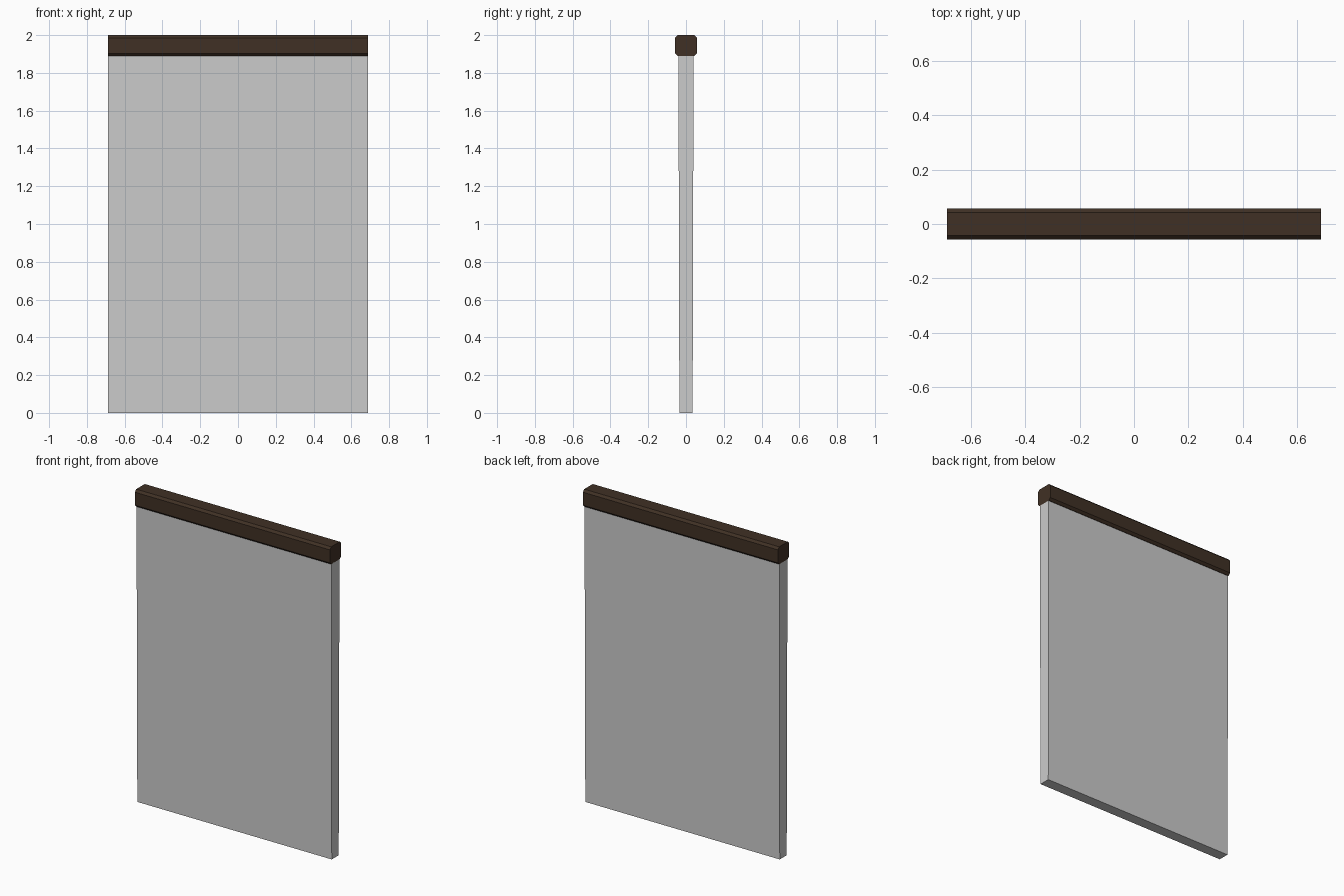
import bpy
import bmesh

if "Cube" in bpy.data.objects:
    bpy.data.objects.remove(bpy.data.objects["Cube"])


def loft(name, sections):
    """Closed solid skinned through matching rings of points."""
    bm = bmesh.new()
    rings = [[bm.verts.new(p) for p in ring] for ring in sections]
    n = len(rings[0])
    for a, b in zip(rings, rings[1:]):
        for i in range(n):
            j = (i + 1) % n
            bm.faces.new((a[i], a[j], b[j], b[i]))
    bm.faces.new(rings[0])
    bm.faces.new(rings[-1])
    bmesh.ops.recalc_face_normals(bm, faces=bm.faces)
    mesh = bpy.data.meshes.new(name)
    bm.to_mesh(mesh)
    bm.free()
    obj = bpy.data.objects.new(name, mesh)
    bpy.context.collection.objects.link(obj)
    return obj


def rectangle(hx, hy, z):
    return [(-hx, -hy, z), (hx, -hy, z), (hx, hy, z), (-hx, hy, z)]


# Hanging panel, slightly narrower and thinner towards the floor
loft("panel", [rectangle(0.687, 0.035, 0.0), rectangle(0.689, 0.04, 1.892)])

# Top rail: bar with chamfered long edges
HALF_Y, HALF_Z, CUT, MID_Z = 0.057, 0.0555, 0.014, 1.9445
y, z = HALF_Y - CUT, HALF_Z - CUT
profile = [(-y, -HALF_Z), (y, -HALF_Z), (HALF_Y, -z), (HALF_Y, z),
           (y, HALF_Z), (-y, HALF_Z), (-HALF_Y, z), (-HALF_Y, -z)]
rail = loft("top_rail", [[(x, py, MID_Z + pz) for py, pz in profile]
                         for x in (-0.689, 0.689)])

# Dark wood
wood = bpy.data.materials.new("dark_wood")
wood.diffuse_color = (0.051, 0.030, 0.018, 1.0)
wood.use_nodes = True
wood.node_tree.nodes["Principled BSDF"].inputs["Base Color"].default_value = wood.diffuse_color
rail.data.materials.append(wood)
